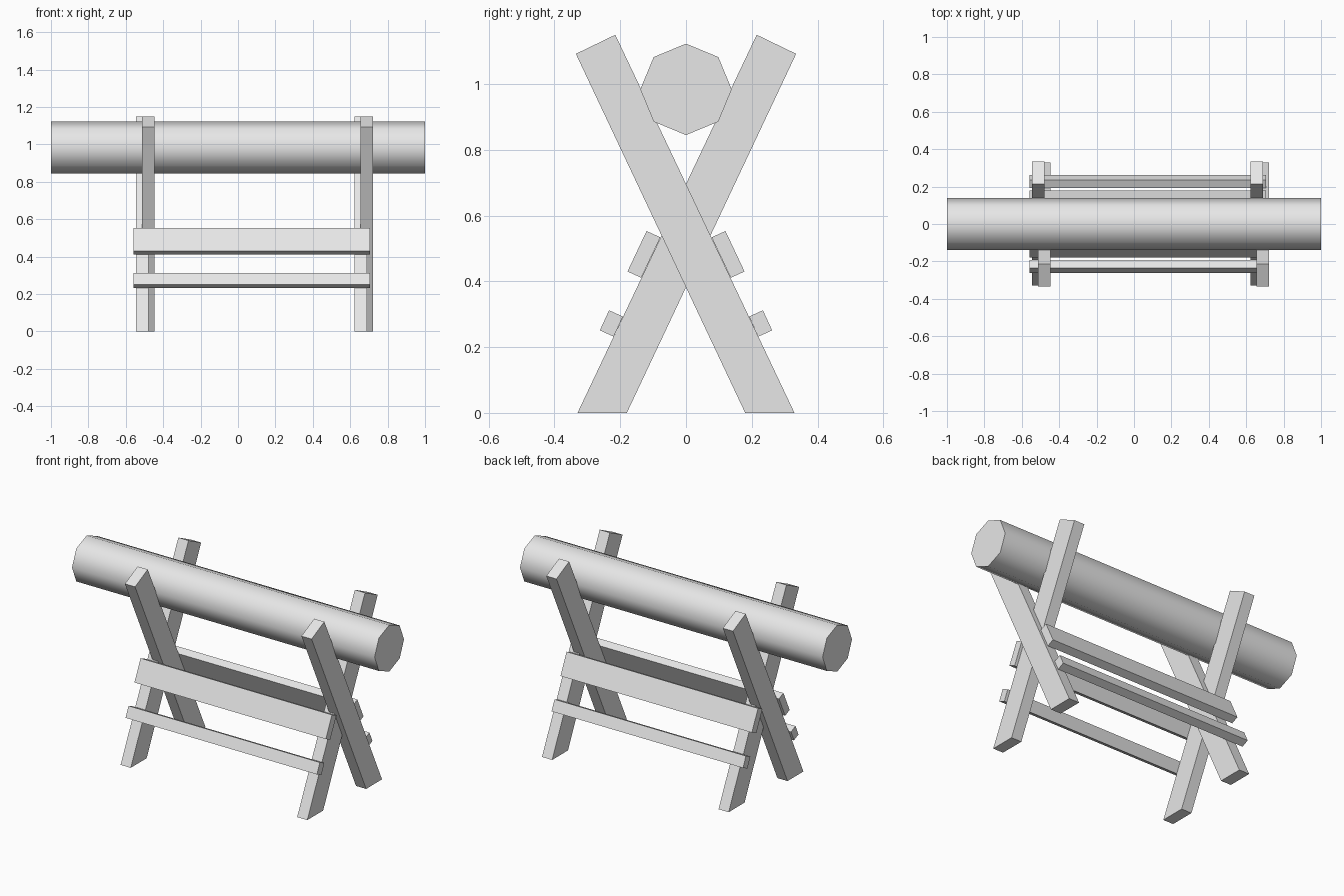
import bpy, bmesh, math
from mathutils import Matrix

# Remove the default cube
cube = bpy.data.objects.get("Cube")
if cube:
    bpy.data.objects.remove(cube, do_unlink=True)

# Single plain grey for the whole sawhorse
grey = bpy.data.materials.new("plain_grey")
grey.use_nodes = True
colour = (0.8, 0.8, 0.8, 1.0)
grey.diffuse_color = colour
grey.node_tree.nodes["Principled BSDF"].inputs["Base Color"].default_value = colour


def add_object(name, bm):
    bmesh.ops.recalc_face_normals(bm, faces=bm.faces)
    mesh = bpy.data.meshes.new(name)
    bm.to_mesh(mesh)
    bm.free()
    mesh.materials.append(grey)
    obj = bpy.data.objects.new(name, mesh)
    bpy.context.collection.objects.link(obj)
    return obj


def prism(name, profile, x0, x1, side=1):
    """Extrude a (y, z) profile from x0 to x1; side=-1 mirrors it in y."""
    bm = bmesh.new()
    face = bm.faces.new([bm.verts.new((x0, side * y, z)) for y, z in profile])
    out = bmesh.ops.extrude_face_region(bm, geom=[face])
    moved = [v for v in out["geom"] if isinstance(v, bmesh.types.BMVert)]
    bmesh.ops.translate(bm, verts=moved, vec=(x1 - x0, 0, 0))
    return add_object(name, bm)


# Crossed legs: square-cut at the top, level at the floor
leg = [(-0.33, 0), (-0.18, 0), (0.335, 1.092), (0.215, 1.15)]
for end, x in (("right", -0.545), ("left", 0.622)):
    prism(f"{end}_leg_front_foot", leg, x, x + 0.067)
    prism(f"{end}_leg_back_foot", leg, x + 0.032, x + 0.099, -1)

# Rails lying flat against the outer slope of the legs
upper_rail = [(-0.12, 0.553), (-0.078, 0.534), (-0.136, 0.411), (-0.178, 0.43)]
lower_rail = [(-0.234, 0.312), (-0.192, 0.293), (-0.22, 0.232), (-0.262, 0.251)]
for place, side in (("front", 1), ("back", -1)):
    prism(f"{place}_upper_rail", upper_rail, -0.56, 0.705, side)
    prism(f"{place}_lower_rail", lower_rail, -0.56, 0.705, side)

# Eight-sided log resting in the crossed legs
bm = bmesh.new()
bmesh.ops.create_cone(bm, cap_ends=True, segments=8, radius1=0.139, radius2=0.139, depth=2,
                      matrix=Matrix.Translation((0, 0, 0.984)) @ Matrix.Rotation(math.pi / 2, 4, "Y"))
log = add_object("log", bm)
bpy.ops.object.select_all(action="DESELECT")
log.select_set(True)
bpy.context.view_layer.objects.active = log
bpy.ops.object.shade_smooth_by_angle(angle=math.radians(60))
